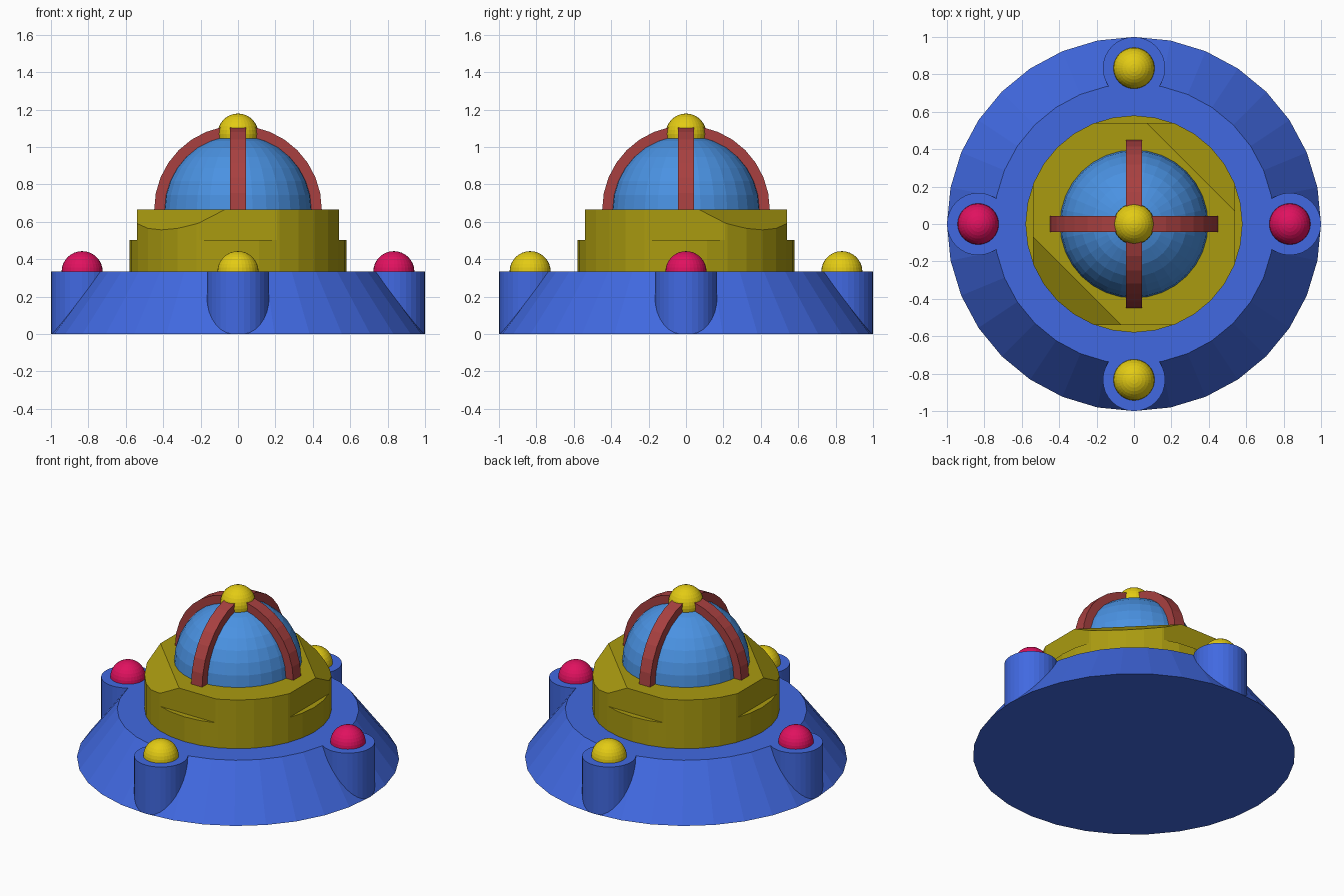
import bpy, bmesh, math
from mathutils import Vector, Matrix

if "Cube" in bpy.data.objects:
    bpy.data.objects.remove(bpy.data.objects["Cube"])


def lin(c):
    return c / 12.92 if c <= 0.04045 else ((c + 0.055) / 1.055) ** 2.4


def material(name, hexcode):
    m = bpy.data.materials.new(name)
    rgb = [lin(int(hexcode[i:i + 2], 16) / 255) for i in (0, 2, 4)]
    m.diffuse_color = (*rgb, 1)
    m.use_nodes = True
    m.node_tree.nodes["Principled BSDF"].inputs["Base Color"].default_value = m.diffuse_color
    return m


BLUE = material("royal_blue", "4169E1")
SKY = material("sky_blue", "4A92E2")
OLIVE = material("olive_gold", "AA9B10")
YELLOW = material("yellow", "E3CB14")
RED = material("ruby_red", "E0115F")
BROWN = material("brown_red", "A84040")


def finish(bm, name, mat):
    bmesh.ops.recalc_face_normals(bm, faces=bm.faces)
    me = bpy.data.meshes.new(name)
    bm.to_mesh(me)
    bm.free()
    me.materials.append(mat)
    ob = bpy.data.objects.new(name, me)
    bpy.context.collection.objects.link(ob)
    return ob


def cut(bm, point, normal, fill=True):
    """Remove everything on the normal's side of a plane and close the hole."""
    geom = bm.verts[:] + bm.edges[:] + bm.faces[:]
    res = bmesh.ops.bisect_plane(bm, geom=geom, plane_co=Vector(point),
                                 plane_no=Vector(normal), clear_outer=True)
    if fill:
        edges = [e for e in res["geom_cut"] if isinstance(e, bmesh.types.BMEdge)]
        bmesh.ops.holes_fill(bm, edges=edges)


def drum(r1, r2, z0, z1, x=0, y=0):
    """Straight or tapered 32-sided drum with a vertex on the x axis."""
    bm = bmesh.new()
    rings = []
    for r, z in ((r1, z0), (r2, z1)):
        rings.append([bm.verts.new((x + r * math.cos(a), y + r * math.sin(a), z))
                      for a in (2 * math.pi * i / 32 for i in range(32))])
    for i in range(32):
        j = (i + 1) % 32
        bm.faces.new((rings[0][i], rings[0][j], rings[1][j], rings[1][i]))
    bm.faces.new(rings[0][::-1])
    bm.faces.new(rings[1])
    return bm


def dome(name, mat, r, loc, half=True):
    bm = bmesh.new()
    bmesh.ops.create_uvsphere(bm, u_segments=32, v_segments=16, radius=r,
                              matrix=Matrix.Translation(loc))
    if half:
        cut(bm, loc, (0, 0, -1))
    return finish(bm, name, mat)


T = 1 / 3   # top of the base
G = 2 / 3   # top of the collar

# Sloping saucer base
finish(drum(1.0, 0.75, 0, T), "saucer_base", BLUE)

# Four lamp posts with half-ball lamps
for i, side in enumerate(("right", "back", "left", "front")):
    a = i * math.pi / 2
    x, y = 5 / 6 * math.cos(a), 5 / 6 * math.sin(a)
    finish(drum(1 / 6, 1 / 6, 0, T, x, y), side + "_lamp_post", BLUE)
    dome(side + "_lamp", YELLOW if i % 2 else RED, 0.11, (x, y, T))

# Collar: round lower step, upper step with four flats and two sloping corners
finish(drum(0.58, 0.58, T, 0.503), "collar_lower", OLIVE)
bm = drum(0.58, 0.58, 0.503, G)
for n in ((1, 0, 0), (-1, 0, 0), (0, 1, 0), (0, -1, 0)):
    cut(bm, Vector(n) * 0.54, n)
for s in (1, -1):
    d = Vector((s, s, 0)).normalized()
    cut(bm, d * 0.43 + Vector((0, 0, G)), d * 0.73 + Vector((0, 0, 1)))
finish(bm, "collar_upper", OLIVE)

# Glass dome
dome("glass_dome", SKY, 0.396, (0, 0, G))

# Two crossing half-ring ribs over the dome
W = 0.0415
for name, turn in (("rib_side_to_side", 0), ("rib_front_to_back", math.pi / 2)):
    bm = bmesh.new()
    sections = []
    for i in range(17):
        a = math.pi * i / 16
        sections.append([bm.verts.new((r * math.cos(a), w, G + r * math.sin(a)))
                         for r, w in ((0.37, -W), (0.448, -W), (0.448, W), (0.37, W))])
    for p, q in zip(sections, sections[1:]):
        for k in range(4):
            m = (k + 1) % 4
            bm.faces.new((p[k], p[m], q[m], q[k]))
    bm.faces.new(sections[0])
    bm.faces.new(sections[-1][::-1])
    bmesh.ops.rotate(bm, verts=bm.verts, matrix=Matrix.Rotation(turn, 3, 'Z'))
    finish(bm, name, BROWN)

# Ball on top
dome("top_ball", YELLOW, 0.109, (0, 0, 1.07), half=False)
